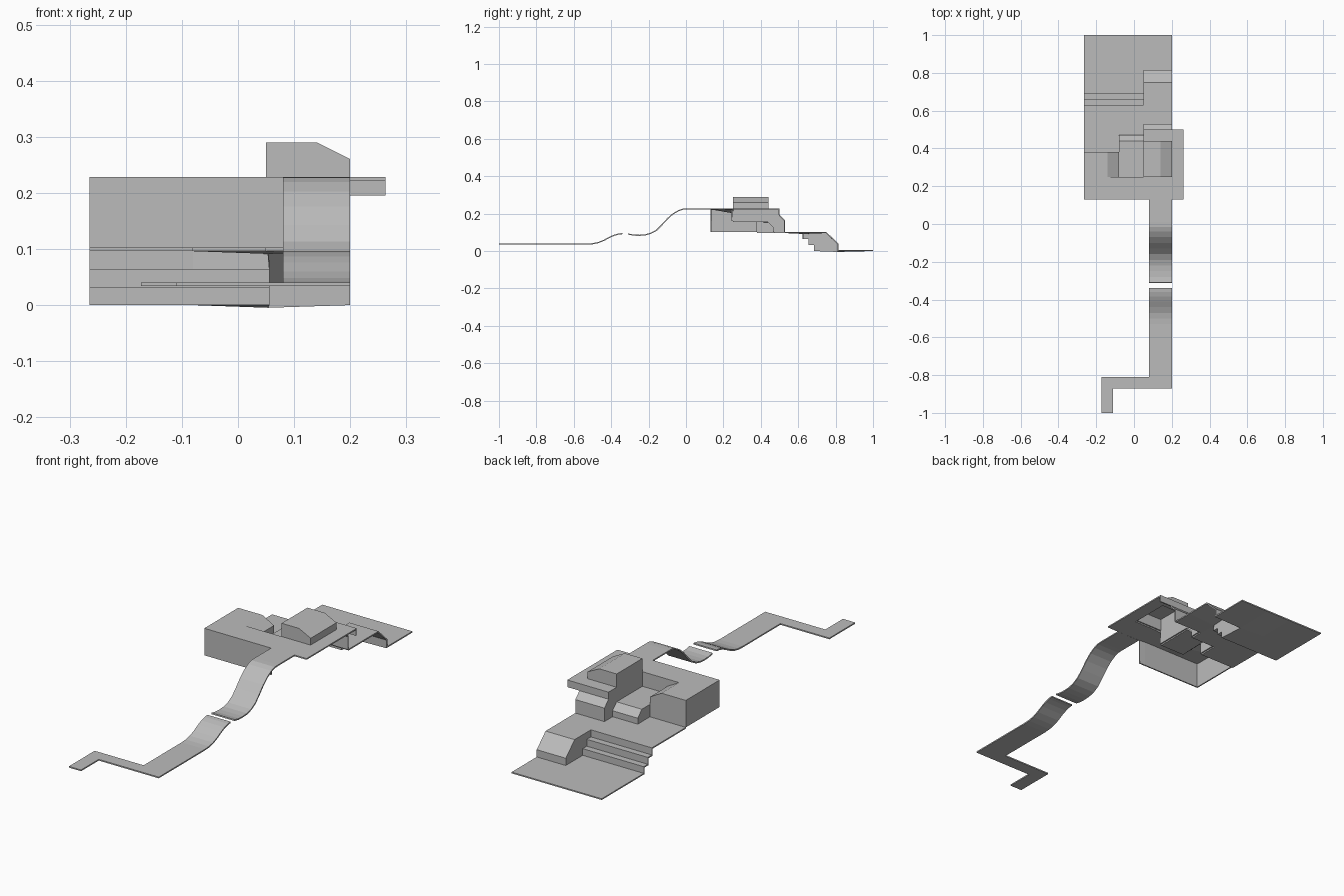
import bpy, bmesh

if "Cube" in bpy.data.objects:
    bpy.data.objects.remove(bpy.data.objects["Cube"])

T = 0.006                      # sheet thickness
TOP, MID, LOW = 0.228, 0.102, 0.006

mat = bpy.data.materials.new("plain grey")
mat.diffuse_color = (0.5, 0.5, 0.5, 1)
mat.use_nodes = True
mat.node_tree.nodes["Principled BSDF"].inputs["Base Color"].default_value = mat.diffuse_color


def strip(x0, x1, prof):
    """Quads of a (y, z) profile swept from x0 to x1."""
    return [[(x0, *a), (x1, *a), (x1, *b), (x0, *b)] for a, b in zip(prof, prof[1:])]


def wall(x, prof):
    """One face in the plane of constant x."""
    return [[(x, y, z) for y, z in prof]]


def facing(y, prof):
    """One face in the plane of constant y."""
    return [[(x, y, z) for x, z in prof]]


def sheet(name, polys):
    bm = bmesh.new()
    for p in polys:
        bm.faces.new([bm.verts.new(v) for v in p])
    bmesh.ops.remove_doubles(bm, verts=bm.verts, dist=1e-5)
    me = bpy.data.meshes.new(name)
    bm.to_mesh(me)
    bm.free()
    me.materials.append(mat)
    ob = bpy.data.objects.new(name, me)
    bpy.context.collection.objects.link(ob)
    mod = ob.modifiers.new("thickness", 'SOLIDIFY')
    mod.thickness = T
    mod.offset = -1
    mod.use_even_offset = True


# upper terrace with the hollow block on its left and overhang on its right
front = [(.13, MID), (.13, TOP), (.25, TOP)]
edge = [(.44, TOP), (.5, TOP), (.5, .195)]
sheet("upper_terrace",
      strip(-.265, -.14, front + [(.38, TOP)])
      + strip(-.14, -.08, front)
      + strip(-.08, .05, front + [(.25, .16)])
      + strip(.05, .08, front)
      + strip(.08, .2, front[1:])
      + strip(.2, .263, front[1:] + edge)
      + strip(.05, .2, edge)
      + [[(-.14, .25, TOP), (-.08, .25, .195), (-.08, .38, .195), (-.14, .38, TOP)]]
      + facing(.25, [(-.14, TOP), (-.08, TOP), (-.08, .195)])
      + facing(.38, [(-.265, MID), (-.265, TOP), (-.14, TOP), (-.08, .195), (-.08, MID)])
      + wall(-.265, [(.13, MID), (.13, TOP), (.38, TOP), (.38, MID)])
      + wall(-.08, [(.25, .16), (.38, .16), (.38, .195), (.25, .195)]))

# small ledge between the block and the raised box
ledge = [(.25, .16), (.44, .16), (.47, .13), (.47, MID)]
sheet("small_ledge", strip(-.08, .05, ledge)
      + wall(-.08, [(.38, MID), (.38, .16)] + ledge[1:]))

# raised box with a sloping right shoulder, and the drop behind it
drop = [(.5, .195), (.53, .165), (.53, MID)]
end = [(.05, TOP), (.2, TOP), (.2, .26), (.14, .29), (.05, .29)]
sheet("raised_box",
      strip(.05, .14, [(.25, .29), (.44, .29)])
      + [[(.14, .25, .29), (.2, .25, .26), (.2, .44, .26), (.14, .44, .29)]]
      + facing(.25, end) + facing(.44, end[::-1])
      + wall(.2, [(.25, TOP), (.44, TOP), (.44, .26), (.25, .26)])
      + wall(.05, [(.25, .16), (.25, .29), (.44, .29)] + edge[:2] + drop
             + ledge[:0:-1])
      + strip(.05, .2, drop))

# middle terrace, stairs, ramp block and lower floor
stairs = [(.63, MID), (.63, .069), (.66, .069), (.66, .037), (.69, .037), (.69, LOW)]
ramp = [(.75, MID), (.815, .04), (.815, LOW)]
sheet("middle_terrace_and_floor",
      strip(-.265, -.08, [(.38, MID), (.47, MID)] + stairs + [(.815, LOW), (1, LOW)])
      + strip(-.08, .05, [(.47, MID), (.53, MID)] + stairs + [(.815, LOW), (1, LOW)])
      + strip(.05, .2, [(.53, MID), (.63, MID)] + ramp + [(1, LOW)])
      + wall(.05, stairs[:1] + ramp + stairs[:0:-1]))

# curved road down from the terrace, broken by a gap
sheet("upper_road", strip(.08, .2, [
    (-.31, .094), (-.28, .088), (-.25, .087), (-.22, .089), (-.19, .097), (-.16, .113),
    (-.13, .143), (-.1, .176), (-.07, .202), (-.04, .219), (-.015, .227), (.01, TOP),
    (.13, TOP)]))
sheet("lower_road", strip(.08, .2, [
    (-.81, .04), (-.53, .04), (-.5, .042), (-.47, .048), (-.44, .06), (-.41, .076),
    (-.385, .087), (-.36, .094), (-.34, .096)])
    + strip(.08, .2, [(-.87, .04), (-.81, .04)])
    + strip(-.11, .08, [(-.87, .04), (-.81, .04)])
    + strip(-.173, -.11, [(-1, .04), (-.87, .04), (-.81, .04)]))
